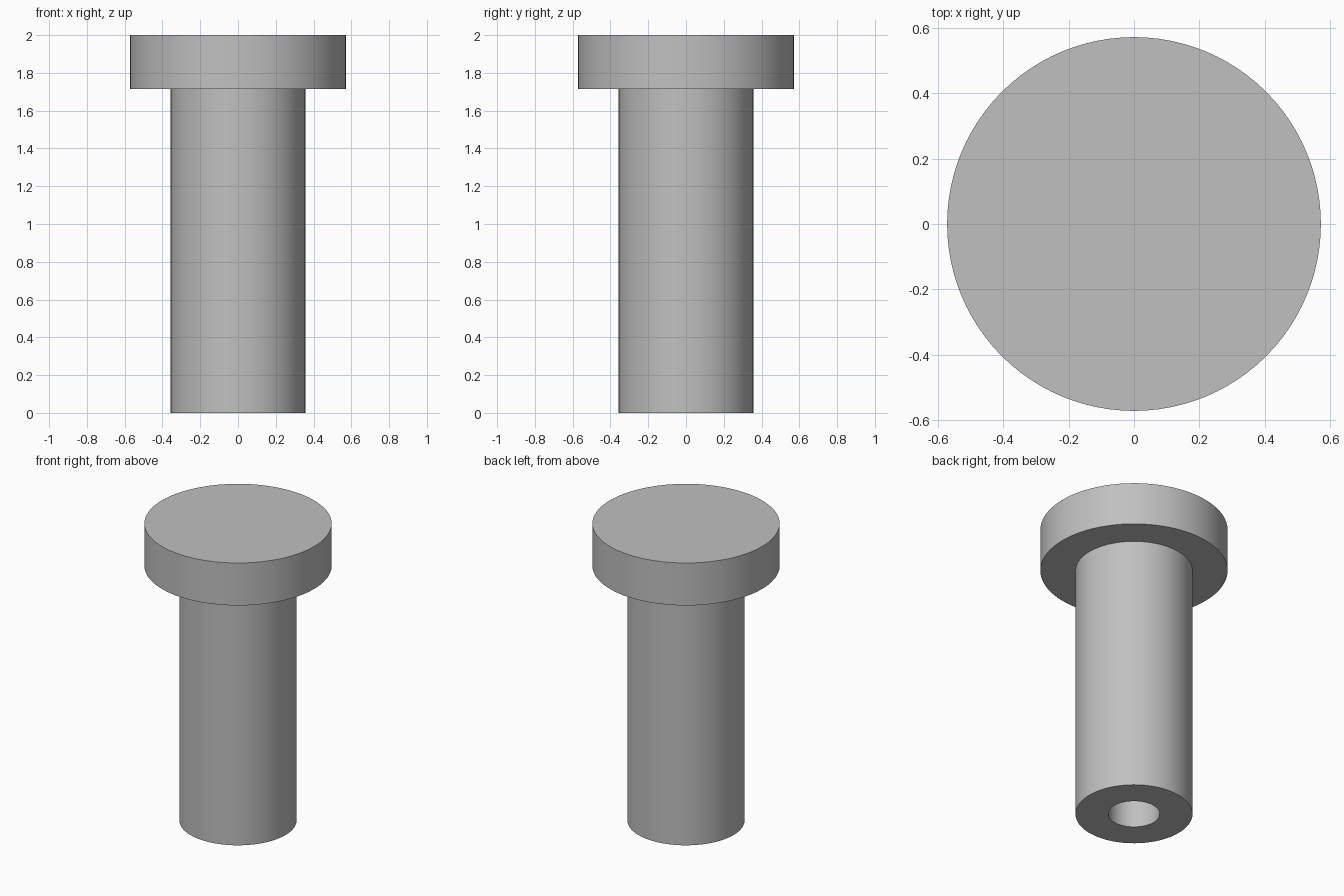
import bpy
import bmesh
import math

SEGMENTS = 96

cube = bpy.data.objects.get("Cube")
if cube:
    bpy.data.objects.remove(cube, do_unlink=True)

# Plain grey metal
grey = bpy.data.materials.new("grey metal")
grey.use_nodes = True
colour = (0.53, 0.53, 0.53, 1)
grey.diffuse_color = colour
grey.node_tree.nodes["Principled BSDF"].inputs["Base Color"].default_value = colour


def lathe(name, profile):
    """Spin a radius/height profile around the z axis."""
    bm = bmesh.new()
    verts = [bm.verts.new((r, 0, z)) for r, z in profile]
    edges = [bm.edges.new(pair) for pair in zip(verts, verts[1:])]
    bmesh.ops.spin(bm, geom=verts + edges, cent=(0, 0, 0), axis=(0, 0, 1),
                   angle=math.tau, steps=SEGMENTS, use_duplicate=False)
    bmesh.ops.remove_doubles(bm, verts=bm.verts, dist=0.0001)
    bmesh.ops.recalc_face_normals(bm, faces=bm.faces)
    mesh = bpy.data.meshes.new(name)
    bm.to_mesh(mesh)
    bm.free()
    mesh.materials.append(grey)
    obj = bpy.data.objects.new(name, mesh)
    bpy.context.collection.objects.link(obj)
    bpy.ops.object.select_all(action="DESELECT")
    obj.select_set(True)
    bpy.context.view_layer.objects.active = obj
    bpy.ops.object.shade_smooth_by_angle(angle=math.radians(30))
    return obj


# Flanged pin: closed head, shaft, and a blind bore from below
head_r, shaft_r, bore_r = 0.571, 0.357, 0.157
top, head_base, bore_top = 2.0, 1.714, 1.43
lathe("flanged_pin", [
    (0, top), (head_r, top), (head_r, head_base), (shaft_r, head_base),
    (shaft_r, 0), (bore_r, 0), (bore_r, bore_top), (0, bore_top),
])
